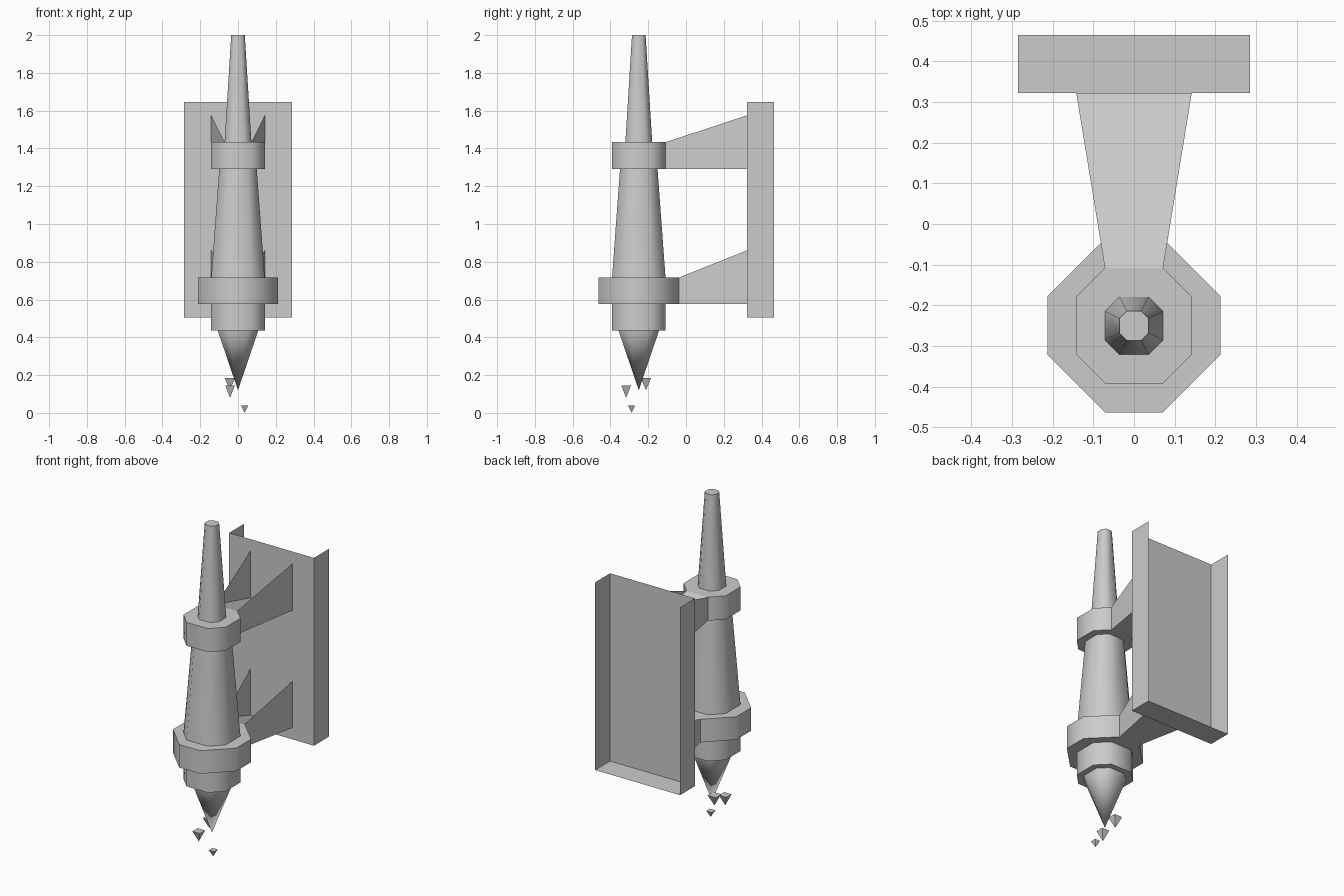
import bpy, math

if "Cube" in bpy.data.objects:
    bpy.data.objects.remove(bpy.data.objects["Cube"])

CY = -0.25  # spindle axis
F = 0.0715  # half length of the collar flats


def mesh_object(name, verts, faces):
    me = bpy.data.meshes.new(name)
    me.from_pydata(verts, [], faces)
    me.update()
    ob = bpy.data.objects.new(name, me)
    bpy.context.collection.objects.link(ob)
    bpy.ops.object.select_all(action='DESELECT')
    ob.select_set(True)
    bpy.context.view_layer.objects.active = ob
    bpy.ops.object.shade_smooth_by_angle(angle=math.radians(50))
    return ob


def octagon(half, flat, z):
    h, f = half, flat
    return [(x, CY + y, z) for x, y in ((f, -h), (h, -f), (h, f), (f, h),
                                        (-f, h), (-h, f), (-h, -f), (-f, -h))]


def loft(name, rings, tip=None):
    """Stack octagons from bottom to top; tip closes the bottom in a point."""
    verts = [v for half, flat, z in rings for v in octagon(half, flat, z)]
    faces = []
    for r in range(len(rings) - 1):
        for i in range(8):
            a, b = r * 8 + i, r * 8 + (i + 1) % 8
            faces.append((a, b, b + 8, a + 8))
    n = len(verts)
    faces.append(tuple(range(n - 8, n)))
    if tip:
        verts.append(tip)
        faces += [(n, (i + 1) % 8, i) for i in range(8)]
    else:
        faces.append(tuple(range(7, -1, -1)))
    return mesh_object(name, verts, faces)


# Spindle: point, lower block, tapered body and slim top
loft("pointed_tip", [(0.107, 0.054, 0.435), (0.107, 0.054, 0.44)], (0, CY, 0.12))
loft("lower_block", [(0.142, F, 0.435), (0.142, F, 0.58)])
loft("tapered_body", [(0.142, F, 0.71), (0.099, 0.05, 1.295)])
loft("slim_top", [(0.0715, 0.036, 1.425), (0.036, 0.018, 2.0)])


# Collars, each with a trough-shaped arm flaring towards the wall plate
def bracket(name, half, z0, z1, peak):
    loft(name + "_collar", [(half, F, z0), (half, F, z1)])
    y0, y1, w = CY + half, 0.322, 0.142
    verts = [(-F, y0, z0), (F, y0, z0), (-F, y0, z1), (F, y0, z1),
             (-w, y1, z0), (w, y1, z0), (-w, y1, peak), (w, y1, peak)]
    mesh_object(name + "_arm", verts,
                [(0, 4, 5, 1), (2, 3, 5, 4), (0, 2, 6, 4), (1, 5, 7, 3)])


bracket("lower", 0.213, 0.577, 0.717, 0.86)
bracket("upper", 0.142, 1.29, 1.433, 1.575)

# Wall plate: channel with side flanges and a closed bottom, open at back and top
px, ya, yb, za, zb = 0.285, 0.322, 0.465, 0.505, 1.647
mesh_object("wall_plate",
            [(x, y, z) for z in (za, zb)
             for x, y in ((-px, yb), (-px, ya), (px, ya), (px, yb))],
            [(0, 1, 5, 4), (1, 2, 6, 5), (2, 3, 7, 6), (0, 3, 2, 1)])

# Falling drops: small inverted pyramids
for i, (x, y, z, s, h) in enumerate(((-0.043, -0.212, 0.12, 0.027, 0.064),
                                     (-0.042, -0.317, 0.08, 0.025, 0.064),
                                     (0.035, -0.288, 0.0, 0.018, 0.038))):
    top = z + h
    mesh_object(f"drop_{i + 1}",
                [(x, y, z), (x - s, y - s, top), (x + s, y - s, top),
                 (x + s, y + s, top), (x - s, y + s, top)],
                [(1, 2, 3, 4), (0, 2, 1), (0, 3, 2), (0, 4, 3), (0, 1, 4)])
